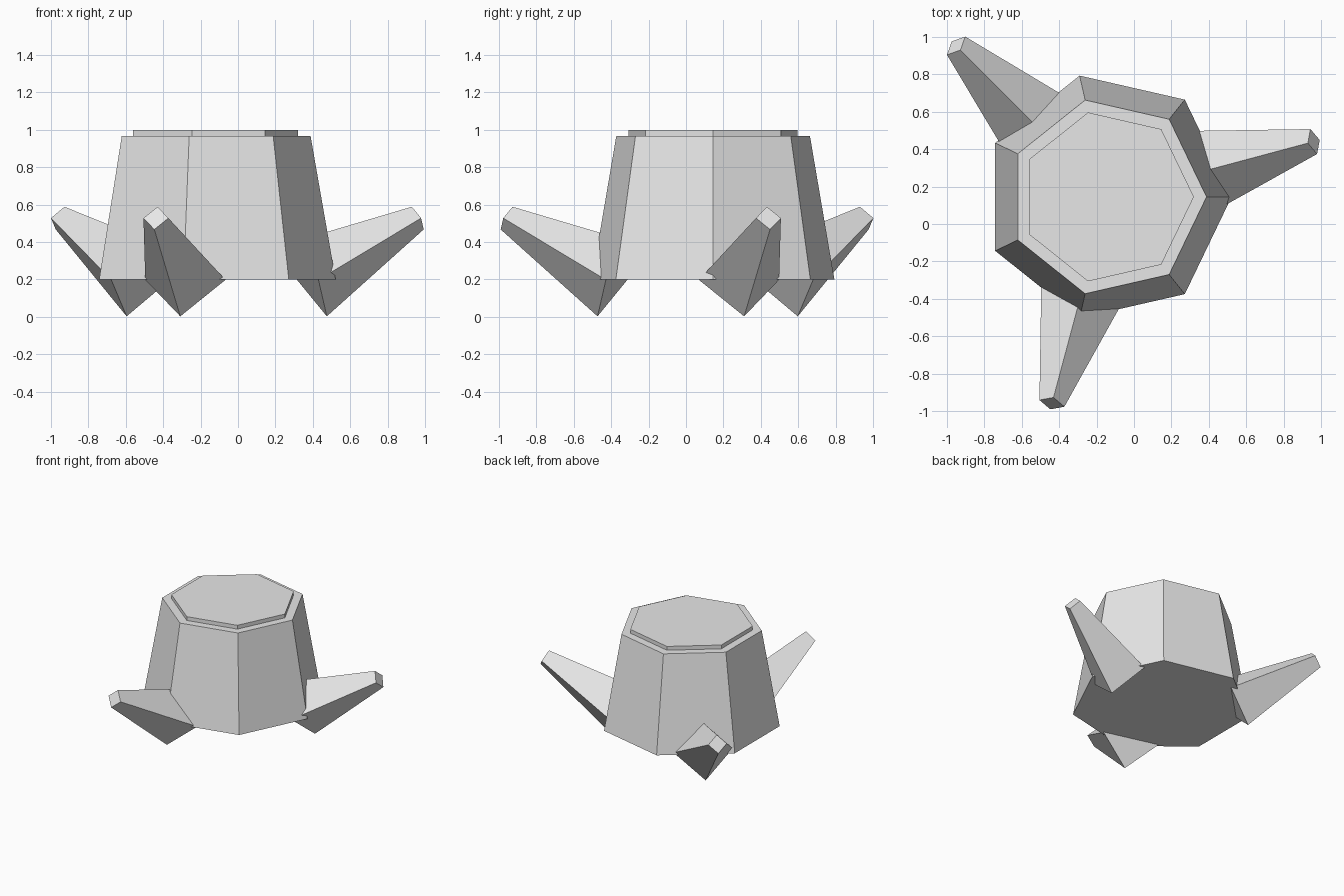
import bpy
import math
from mathutils import Matrix, Vector

cube = bpy.data.objects.get("Cube")
if cube:
    bpy.data.objects.remove(cube, do_unlink=True)

CENTRE = Vector((-0.143, 0.145, 0))

GREY = (0.8, 0.8, 0.8, 1)
grey = bpy.data.materials.new("plain grey")
grey.use_nodes = True
grey.diffuse_color = GREY
grey.node_tree.nodes["Principled BSDF"].inputs["Base Color"].default_value = GREY


def frustum(name, sides, r_start, r_end, start, end, turn):
    """Flat-sided tapered prism from start to end, first corner at angle turn."""
    start, end = CENTRE + Vector(start), CENTRE + Vector(end)
    axis = end - start
    bpy.ops.mesh.primitive_cone_add(vertices=sides, radius1=r_start,
                                    radius2=r_end, depth=axis.length)
    obj = bpy.context.object
    obj.name = name
    obj.data.name = name
    # Blender puts the first cone corner on +y; bring it to +x, then turn it
    obj.data.transform(Matrix.Rotation(turn - math.pi / 2, 4, 'Z'))
    # tilt the prism onto its axis, keeping one corner uppermost
    heading = math.atan2(axis.y, axis.x)
    tilt = math.atan2(math.hypot(axis.x, axis.y), axis.z)
    obj.data.transform(Matrix.Rotation(heading, 4, 'Z') @ Matrix.Rotation(tilt, 4, 'Y'))
    obj.location = (start + end) / 2
    obj.data.materials.append(grey)
    return obj


# Seven-sided trunk and the raised cut face on top
frustum("trunk", 7, 0.665, 0.531, (0, 0, 0.2), (0, 0, 0.967), 0)
frustum("cut_top", 7, 0.463, 0.463, (0, 0, 0.95), (0, 0, 0.998), 0)

# Three tapered roots, square in section with an edge on top, rising outward
for name, degrees in (("left_root", 15), ("back_root", 135), ("front_root", 255)):
    a = math.radians(degrees)
    out = Vector((math.cos(a), math.sin(a), 0))
    frustum(name, 4, 0.222, 0.069,
            out * 0.534 + Vector((0, 0, 0.198)),
            out * 1.143 + Vector((0, 0, 0.528)), 0)
